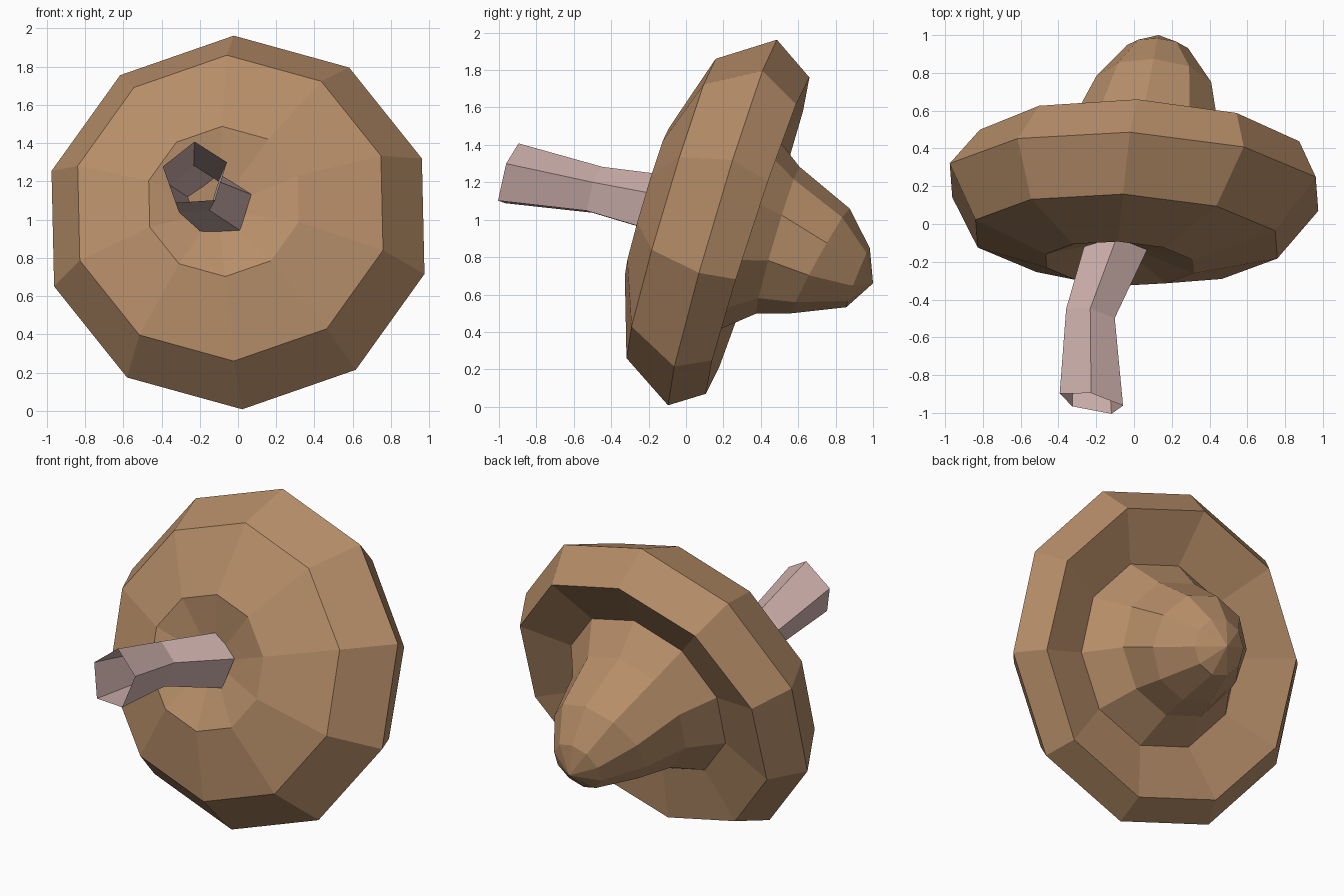
import bpy, bmesh, math
from mathutils import Vector

default = bpy.data.objects.get("Cube")
if default:
    bpy.data.objects.remove(default, do_unlink=True)


def material(name, rgb):
    mat = bpy.data.materials.new(name)
    mat.use_nodes = True
    color = (*rgb, 1.0)
    mat.diffuse_color = color
    mat.node_tree.nodes["Principled BSDF"].inputs["Base Color"].default_value = color
    return mat


def add_ring(bm, center, radius, axis, sides, roll):
    """Ring of vertices around an axis, first one near the top."""
    n = Vector(axis).normalized()
    up = (Vector((0, 0, 1)) - n * n.z).normalized()
    side = n.cross(up)
    verts = []
    for i in range(sides):
        a = math.tau * i / sides + math.radians(roll)
        offset = up * math.cos(a) + side * math.sin(a)
        verts.append(bm.verts.new(Vector(center) + offset * radius))
    return verts


def loft(name, rings, sides, roll, mat, start=None, end=None):
    """Skin a list of (center, radius, axis) rings, with optional end points."""
    bm = bmesh.new()
    loops = [add_ring(bm, c, r, n, sides, roll) for c, r, n in rings]
    for a, b in zip(loops, loops[1:]):
        for i in range(sides):
            j = (i + 1) % sides
            bm.faces.new((a[i], a[j], b[j], b[i]))
    for point, loop in ((start, loops[0]), (end, loops[-1])):
        if point:
            tip = bm.verts.new(point)
            for i in range(sides):
                bm.faces.new((loop[i], loop[(i + 1) % sides], tip))
    bmesh.ops.recalc_face_normals(bm, faces=bm.faces)
    mesh = bpy.data.meshes.new(name)
    bm.to_mesh(mesh)
    bm.free()
    mesh.materials.append(mat)
    obj = bpy.data.objects.new(name, mesh)
    bpy.context.collection.objects.link(obj)
    return obj


brown = material("cap_brown", (0.47, 0.27, 0.14))
pink = material("stem_pink", (0.65, 0.46, 0.435))

# Cap: shallow hollow, broad disc, rim, sunken groove, then a drooping bell
tilt = (0.045, 0.96, -0.285)
lip_tilt = (0.045, 0.95, -0.31)
cap_rings = [
    ((-0.075, -0.21, 1.095), 0.41, tilt),
    ((-0.04, -0.08, 1.06), 0.835, tilt),
    ((0.0, 0.195, 0.985), 1.02, tilt),
    ((0.035, 0.383, 0.915), 0.89, lip_tilt),
    ((0.058, 0.3, 0.933), 0.56, tilt),
    ((0.06, 0.49, 0.89), 0.41, tilt),
    ((0.105, 0.72, 0.78), 0.32, (0.06, 0.87, -0.48)),
    ((0.125, 0.92, 0.69), 0.17, (0.06, 0.93, -0.37)),
]
loft("mushroom_cap", cap_rings, 10, -2, brown,
     start=(-0.11, -0.09, 1.05), end=(0.13, 1.0, 0.66))

# Stem: open five-sided tube with a bend
stem_tilt = (0.2, 0.95, -0.27)
stem_rings = [
    ((-0.225, -0.945, 1.235), 0.18, stem_tilt),
    ((-0.23, -0.485, 1.15), 0.138, stem_tilt),
    ((-0.09, -0.12, 1.07), 0.172, stem_tilt),
]
loft("mushroom_stem", stem_rings, 5, -4, pink)
